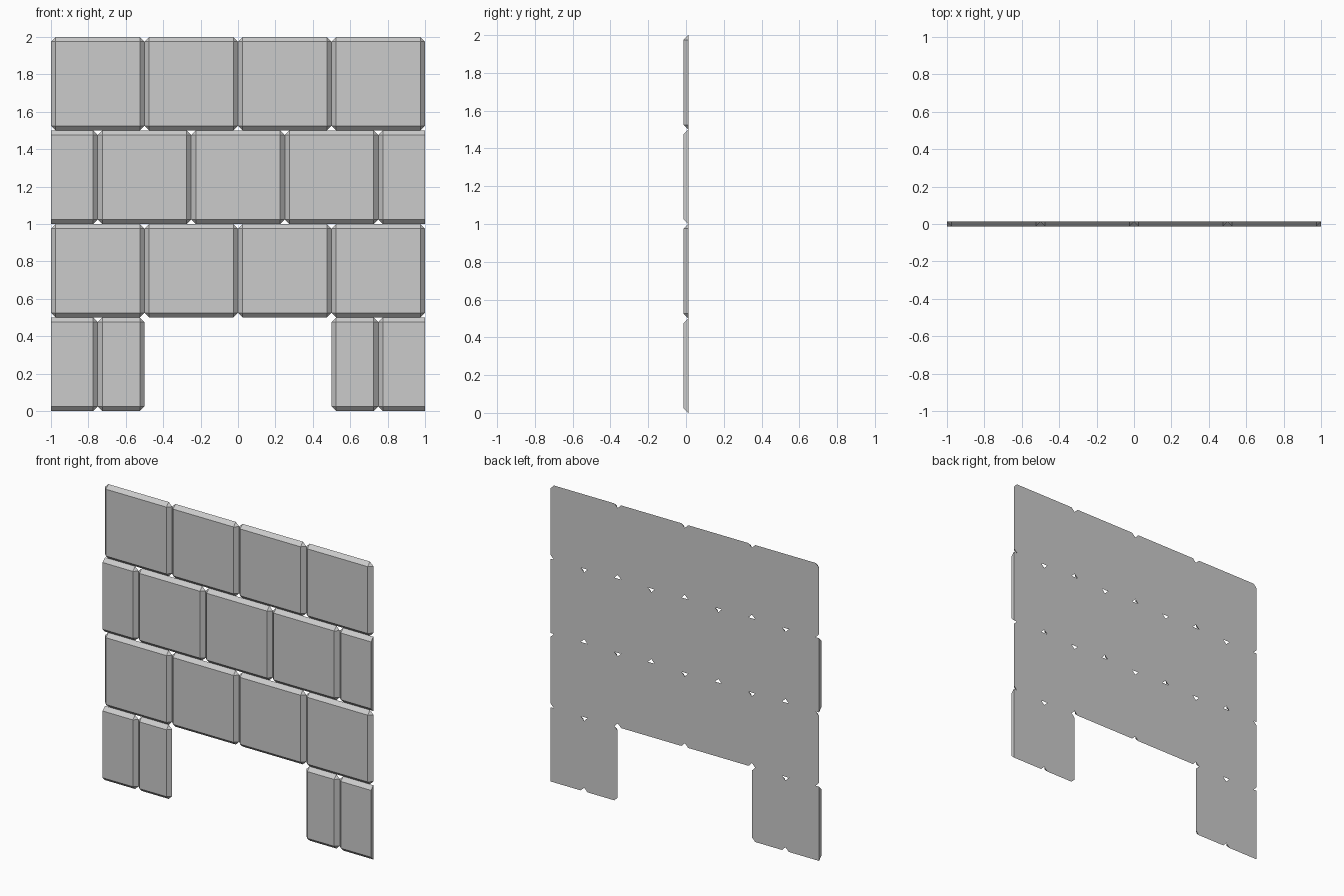
import bpy, bmesh

if "Cube" in bpy.data.objects:
    bpy.data.objects.remove(bpy.data.objects["Cube"])

BEVEL = 0.025          # chamfer width, equal to the slab depth
Y_FRONT, Y_BACK = -0.0125, 0.0125
ROW = 0.5


def block(name, x0, x1, z0):
    """Slab with chamfered front rim and clipped corners; plain cut half-block ends at the wall edge."""
    z1 = z0 + ROW
    half = x1 - x0 < 0.4
    left = 0 if half and x0 == -1 else BEVEL
    right = 0 if half and x1 == 1 else BEVEL
    pts = set()
    for x, inner in ((x0, x0 + left), (x1, x1 - right)):
        for z, s in ((z0, 1), (z1, -1)):
            zi = z + s * BEVEL
            pts.add((inner, Y_FRONT, zi))      # front face corner
            pts.add((inner, Y_BACK, z))        # clipped back outline
            pts.add((x, Y_BACK, zi))
    bm = bmesh.new()
    for p in sorted(pts):
        bm.verts.new(p)
    bmesh.ops.convex_hull(bm, input=bm.verts[:])
    # merge hull triangles into clean flat faces
    bmesh.ops.dissolve_limit(bm, angle_limit=0.02, verts=bm.verts[:], edges=bm.edges[:])
    bmesh.ops.recalc_face_normals(bm, faces=bm.faces[:])
    mesh = bpy.data.meshes.new(name)
    bm.to_mesh(mesh)
    bm.free()
    bpy.context.collection.objects.link(bpy.data.objects.new(name, mesh))


# joint positions of each course, with the doorway left open in the lowest one
even = [(-1, -0.5), (-0.5, 0), (0, 0.5), (0.5, 1)]
odd = [(-1, -0.75), (-0.75, -0.25), (-0.25, 0.25), (0.25, 0.75), (0.75, 1)]
door = [(-1, -0.75), (-0.75, -0.5), (0.5, 0.75), (0.75, 1)]

for r, course in enumerate((door, even, odd, even)):
    for c, (a, b) in enumerate(course):
        block(f"wall_block_{r + 1}_{c + 1}", a, b, r * ROW)
